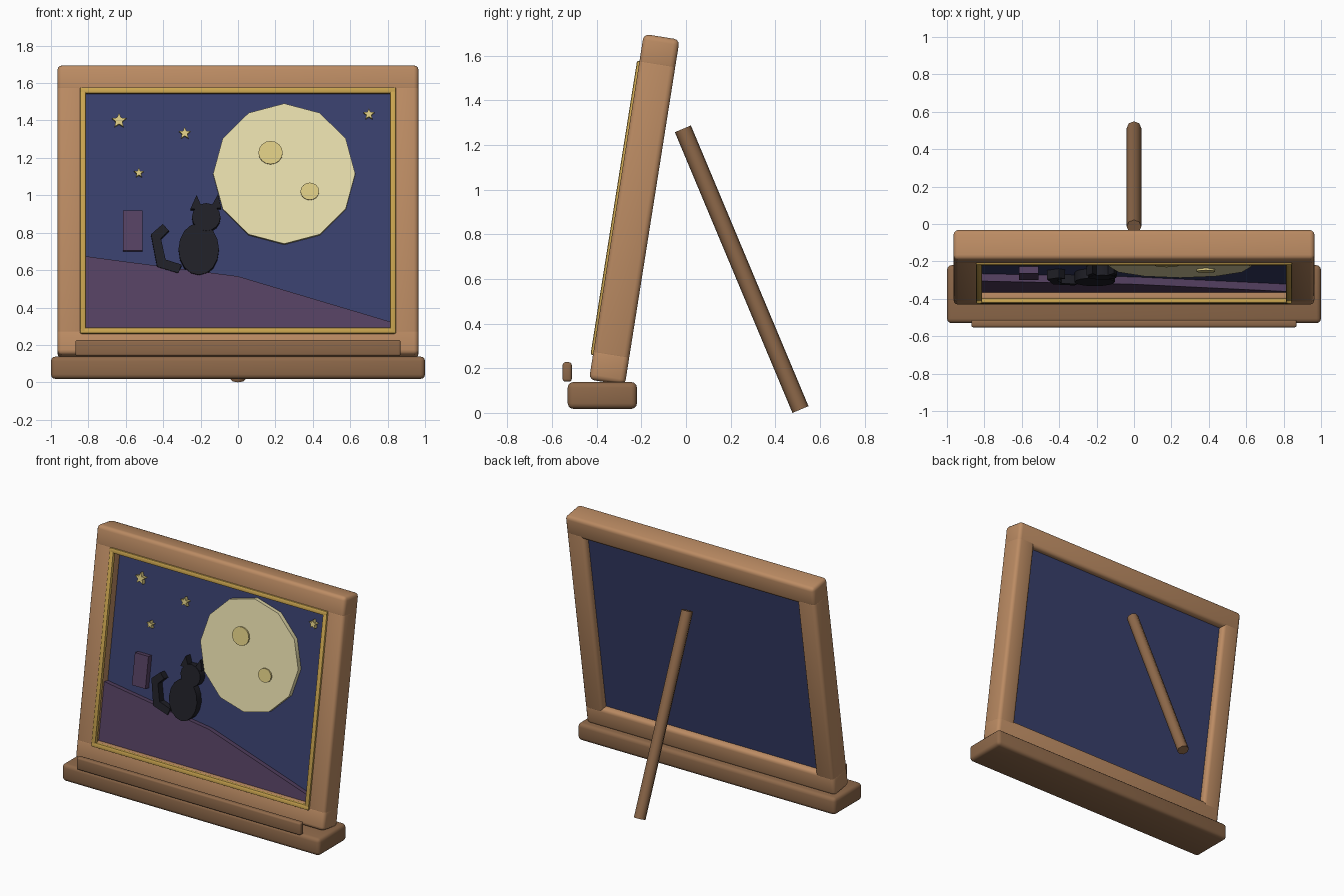
import bpy, bmesh, math
from mathutils import Matrix, Vector

if "Cube" in bpy.data.objects:
    bpy.data.objects.remove(bpy.data.objects["Cube"])

TILT = math.radians(9)
# local space of the leaning picture: x across, y depth (back +), z up the slope
LEAN = Matrix.Translation((0, -0.234, 0.92)) @ Matrix.Rotation(-TILT, 4, 'X')


def material(name, r, g, b):
    m = bpy.data.materials.new(name)
    m.diffuse_color = (r, g, b, 1)
    m.use_nodes = True
    m.node_tree.nodes["Principled BSDF"].inputs["Base Color"].default_value = m.diffuse_color
    return m


LIGHT_WOOD = material("light_wood", 0.50, 0.26, 0.125)
DARK_WOOD = material("dark_wood", 0.27, 0.14, 0.068)
GOLD = material("gold", 0.60, 0.38, 0.08)
NAVY = material("night_blue", 0.040, 0.050, 0.15)
PURPLE = material("hill_purple", 0.090, 0.052, 0.12)
CREAM = material("moon_cream", 0.80, 0.73, 0.42)
YELLOW = material("star_yellow", 0.72, 0.60, 0.23)
BLACK = material("cat_black", 0.014, 0.014, 0.020)


def finish(name, bm, mat, matrix=Matrix(), angle=40):
    bmesh.ops.recalc_face_normals(bm, faces=bm.faces)
    bm.transform(matrix)
    mesh = bpy.data.meshes.new(name)
    bm.to_mesh(mesh)
    bm.free()
    mesh.materials.append(mat)
    ob = bpy.data.objects.new(name, mesh)
    bpy.context.collection.objects.link(ob)
    bpy.ops.object.select_all(action='DESELECT')
    ob.select_set(True)
    bpy.context.view_layer.objects.active = ob
    bpy.ops.object.shade_smooth_by_angle(angle=math.radians(angle))
    return ob


def box(name, lo, hi, mat, bevel=0.0, matrix=Matrix(), segments=3):
    lo, hi = Vector(lo), Vector(hi)
    bm = bmesh.new()
    bmesh.ops.create_cube(bm, size=1)
    bm.transform(Matrix.Translation((lo + hi) / 2) @ Matrix.Diagonal((*(hi - lo), 1)))
    if bevel:
        bmesh.ops.bevel(bm, geom=bm.edges[:], offset=bevel, segments=segments,
                        profile=0.5, affect='EDGES')
    return finish(name, bm, mat, matrix)


def plate(name, pts, front, mat, back=0.012):
    """Flat cut-out on the picture; pts are (x, z) as read from the front."""
    bm = bmesh.new()
    face = bm.faces.new([bm.verts.new((x, front, (z - 0.925) / math.cos(TILT)))
                         for x, z in pts])
    new = bmesh.ops.extrude_face_region(bm, geom=[face])["geom"]
    moved = [v for v in new if isinstance(v, bmesh.types.BMVert)]
    bmesh.ops.translate(bm, verts=moved, vec=(0, back - front, 0))
    return finish(name, bm, mat, LEAN)


def oval(cx, cz, rx, rz, n):
    return [(cx + rx * math.cos(math.tau * i / n), cz + rz * math.sin(math.tau * i / n))
            for i in range(n)]


def star(cx, cz, r):
    return [(cx + (r if i % 2 == 0 else r * 0.45) * math.sin(math.pi * i / 5),
             cz + (r if i % 2 == 0 else r * 0.45) * math.cos(math.pi * i / 5))
            for i in range(10)]


# base and front lip
box("base", (-1, -0.53, 0.018), (1, -0.22, 0.138), DARK_WOOD, 0.025)
box("front_lip", (-0.87, -0.553, 0.14), (0.87, -0.512, 0.227), DARK_WOOD, 0.012)

# wooden frame and gold trim, centred slightly below the local origin
W, FRONT, BACK, MID, TRIM = 0.965, -0.0775, 0.085, -0.0085, -0.014
for side, s in (("bottom", -1), ("top", 1)):
    z0, z1 = sorted((MID + s * 0.638, MID + s * 0.784))
    box("frame_rail_" + side, (-W, FRONT, z0), (W, BACK, z1), LIGHT_WOOD, 0.025, LEAN)
    z0, z1 = sorted((TRIM + s * 0.634, TRIM + s * 0.667))
    box("gold_trim_" + side, (-0.845, -0.0885, z0), (0.845, -0.06, z1), GOLD, 0.008, LEAN, 2)
for side, s in (("left", -1), ("right", 1)):
    x0, x1 = sorted((s * 0.825, s * W))
    box("frame_stile_" + side, (x0, FRONT, MID - 0.68), (x1, BACK, MID + 0.68),
        LIGHT_WOOD, 0.025, LEAN)
    x0, x1 = sorted((s * 0.812, s * 0.845))
    box("gold_trim_" + side, (x0, -0.0885, TRIM - 0.667), (x1, -0.06, TRIM + 0.667),
        GOLD, 0.008, LEAN, 2)

# painted night sky panel
box("sky_panel", (-0.85, 0.008, MID - 0.66), (0.85, 0.043, MID + 0.66), NAVY, 0, LEAN)

# moon with craters
plate("moon", oval(0.247, 1.117, 0.38, 0.375, 12), -0.025, CREAM)
plate("crater_large", oval(0.174, 1.228, 0.065, 0.062, 16), -0.036, YELLOW)
plate("crater_small", oval(0.384, 1.021, 0.05, 0.046, 16), -0.036, YELLOW)

# stars
for i, (x, z, r) in enumerate([(-0.636, 1.402, 0.041), (-0.285, 1.335, 0.033),
                               (-0.53, 1.123, 0.027), (0.70, 1.436, 0.031)]):
    plate(f"star_{i + 1}", star(x, z, r), -0.02, YELLOW)

# hill and chimney
plate("hill", [(-0.828, 0.28), (0.828, 0.28), (0.828, 0.32), (0.0, 0.567),
               (-0.66, 0.653), (-0.828, 0.676)], -0.032, PURPLE)
plate("chimney", [(-0.615, 0.705), (-0.51, 0.705), (-0.51, 0.92), (-0.615, 0.92)],
      -0.030, PURPLE)

# cat silhouette
plate("cat_body", oval(-0.21, 0.711, 0.108, 0.138, 16), -0.043, BLACK)
plate("cat_head", oval(-0.17, 0.882, 0.076, 0.074, 16), -0.045, BLACK)
plate("cat_ear_left", [(-0.255, 0.925), (-0.19, 0.925), (-0.221, 1.0)], -0.043, BLACK)
plate("cat_ear_right", [(-0.148, 0.93), (-0.09, 0.93), (-0.107, 1.004)], -0.043, BLACK)
plate("cat_tail", [(-0.318, 0.583), (-0.432, 0.617), (-0.465, 0.79), (-0.402, 0.845),
                   (-0.37, 0.81), (-0.412, 0.768), (-0.387, 0.655), (-0.302, 0.628)],
      -0.041, BLACK)

# rear support strut
a, b = Vector((0, -0.014, 1.273)), Vector((0, 0.513, 0.015))
bm = bmesh.new()
bmesh.ops.create_cone(bm, cap_ends=True, segments=8, radius1=0.039, radius2=0.039,
                      depth=(a - b).length)
lean_back = math.atan2(b.y - a.y, a.z - b.z)
finish("rear_strut", bm, DARK_WOOD,
       Matrix.Translation((a + b) / 2) @ Matrix.Rotation(lean_back, 4, 'X'), 50)
